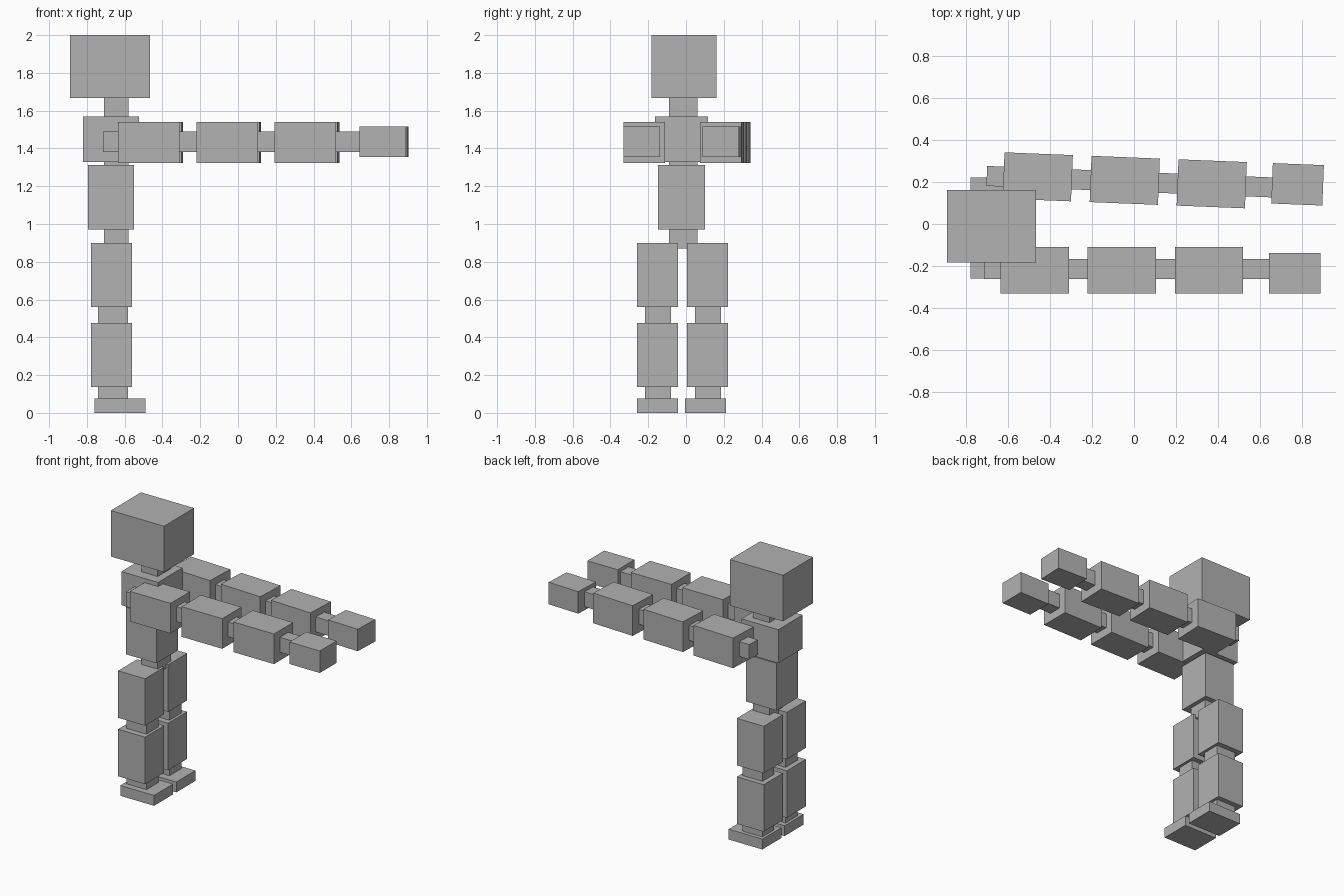
import bpy
import math
from mathutils import Matrix, Vector

if "Cube" in bpy.data.objects:
    bpy.data.objects.remove(bpy.data.objects["Cube"])

grey = bpy.data.materials.new("plain grey")
grey.diffuse_color = (0.445, 0.445, 0.445, 1)
grey.use_nodes = True
grey.node_tree.nodes["Principled BSDF"].inputs["Base Color"].default_value = grey.diffuse_color


def block(name, x, y, z, turn=None):
    """Box from (low, high) ranges, optionally transformed afterwards."""
    bpy.ops.mesh.primitive_cube_add(size=1)
    ob = bpy.context.object
    ob.name = ob.data.name = name
    size = [r[1] - r[0] for r in (x, y, z)]
    mid = Vector([(r[0] + r[1]) / 2 for r in (x, y, z)])
    ob.data.transform(Matrix.Translation(mid) @ Matrix.Diagonal((*size, 1)))
    if turn:
        ob.data.transform(turn)
    ob.data.materials.append(grey)
    return ob


# Head, trunk and the narrow joints between them
block("head", (-0.89, -0.465), (-0.182, 0.162), (1.667, 2.0))
block("neck", (-0.71, -0.58), (-0.09, 0.06), (1.56, 1.675))
block("chest", (-0.82, -0.525), (-0.163, 0.116), (1.327, 1.57))
block("waist_joint", (-0.71, -0.58), (-0.09, 0.06), (1.30, 1.335))
block("abdomen", (-0.795, -0.55), (-0.147, 0.10), (0.972, 1.313))
block("hip_joint", (-0.71, -0.58), (-0.09, 0.06), (0.87, 0.98))

# Legs: thigh, knee, shin, ankle and foot
for side, dy, foot_dy in (("right", 0, 0), ("left", 0.264, 0.254)):
    leg_y = (-0.26 + dy, -0.042 + dy)
    joint_y = (-0.216 + dy, -0.08 + dy)
    foot_y = (-0.26 + foot_dy, -0.042 + foot_dy)
    leg_x, joint_x = (-0.778, -0.562), (-0.74, -0.582)
    block(side + "_thigh", leg_x, leg_y, (0.56, 0.90))
    block(side + "_knee", joint_x, joint_y, (0.47, 0.565))
    block(side + "_shin", leg_x, leg_y, (0.137, 0.477))
    block(side + "_ankle", joint_x, joint_y, (0.07, 0.142))
    block(side + "_foot", (-0.76, -0.49), foot_y, (0, 0.075))


def arm(side, place):
    """Arm along local +x, starting at the shoulder joint, outer side at -y."""
    joints = ((0, 0.085), (0.40, 0.50), (0.815, 0.915), (1.23, 1.36))
    for i, jx in enumerate(joints):
        block(f"{side}_arm_joint_{i + 1}", jx, (-0.042, 0.053), (1.382, 1.49), place)
    for i, name in enumerate(("upper_arm", "middle_arm", "forearm")):
        x0 = 0.08 + i * 0.414
        block(f"{side}_{name}", (x0, x0 + 0.325), (-0.11, 0.11), (1.322, 1.54), place)
    block(side + "_hand", (1.357, 1.6), (-0.11, 0.082), (1.356, 1.515), place)


# The right arm is straight; the left is mirrored and swings slightly inward
arm("right", Matrix.Translation((-0.714, -0.22, 0)))
swing = Matrix.Rotation(math.radians(-2.3), 4, 'Z')
mirror = Matrix.Diagonal((1, -1, 1, 1))
arm("left", Matrix.Translation((-0.70, 0.234, 0)) @ swing @ mirror)
for ob in bpy.data.objects:
    if ob.name.startswith("left_") and ("arm" in ob.name or "hand" in ob.name):
        ob.data.flip_normals()
